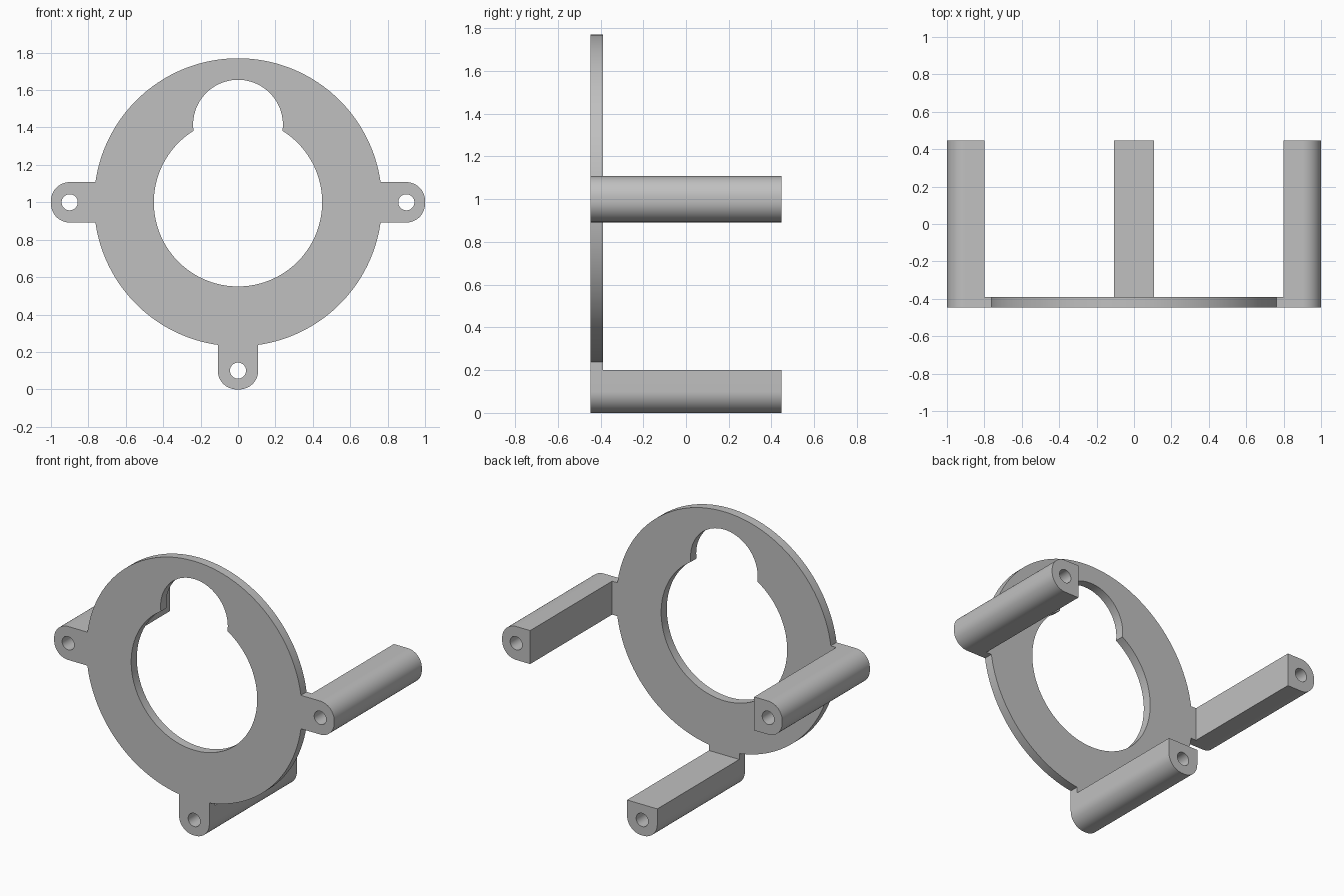
import bpy
import bmesh
from math import cos, sin, pi, asin, sqrt, radians
from mathutils import Matrix

cube = bpy.data.objects.get("Cube")
if cube:
    bpy.data.objects.remove(cube)

FRONT, BACK, PLATE_BACK = -0.447, 0.447, -0.389
CENTRE_Z = 1.0
DISC_R, BORE_R = 0.77, 0.45
LOBE_R, LOBE_Z = 0.24, 0.415       # lobe centre relative to the disc centre
HALF_W, INNER, OUTER = 0.108, 0.8, 1.0
CORNER_R, HOLE_R, HOLE_AT = 0.1, 0.043, 0.9

grey = bpy.data.materials.new("plain_grey")
grey.use_nodes = True
colour = (0.53, 0.53, 0.53, 1)
grey.diffuse_color = colour
grey.node_tree.nodes["Principled BSDF"].inputs["Base Color"].default_value = colour


def arc(cx, cy, r, start, end, steps):
    return [(cx + r * cos(start + (end - start) * i / steps),
             cy + r * sin(start + (end - start) * i / steps))
            for i in range(steps + 1)]


def turn(points, a):
    return [(x * cos(a) - y * sin(a), x * sin(a) + y * cos(a)) for x, y in points]


def extrude_profile(name, loops, y0, y1):
    """Fill an outline with holes in the xz plane and extrude it from y0 to y1."""
    curve = bpy.data.curves.new(name + "_profile", 'CURVE')
    curve.dimensions = '2D'
    curve.fill_mode = 'BOTH'
    curve.extrude = (y1 - y0) / 2
    for loop in loops:
        spline = curve.splines.new('POLY')
        spline.points.add(len(loop) - 1)
        for point, (x, y) in zip(spline.points, loop):
            point.co = (x, y, 0, 1)
        spline.use_cyclic_u = True
    helper = bpy.data.objects.new(name + "_helper", curve)
    mesh = bpy.data.meshes.new_from_object(helper)
    bpy.data.objects.remove(helper)
    bpy.data.curves.remove(curve)

    # Stand the profile upright and weld the caps to the walls
    mesh.transform(Matrix.Translation((0, (y0 + y1) / 2, CENTRE_Z))
                   @ Matrix.Rotation(pi / 2, 4, 'X'))
    bm = bmesh.new()
    bm.from_mesh(mesh)
    bmesh.ops.remove_doubles(bm, verts=bm.verts, dist=0.0001)
    bmesh.ops.recalc_face_normals(bm, faces=bm.faces)
    bm.to_mesh(mesh)
    bm.free()
    mesh.name = name
    mesh.materials.clear()
    mesh.materials.append(grey)
    obj = bpy.data.objects.new(name, mesh)
    bpy.context.collection.objects.link(obj)
    bpy.ops.object.select_all(action='DESELECT')
    obj.select_set(True)
    bpy.context.view_layer.objects.active = obj
    bpy.ops.object.shade_smooth_by_angle(angle=radians(30))
    return obj


# Ring plate: round disc with three short necks that meet the posts
tabs = {"left_post": 0, "right_post": -pi, "bottom_post": -pi / 2}
half = asin(HALF_W / DISC_R)
neck = [(INNER, -HALF_W), (INNER, HALF_W)]
outline = arc(0, 0, DISC_R, half, pi - half, 72)
outline += turn(neck, pi)
outline += arc(0, 0, DISC_R, pi + half, 1.5 * pi - half, 36)
outline += turn(neck, 1.5 * pi)
outline += arc(0, 0, DISC_R, 1.5 * pi + half, 2 * pi - half, 36)
outline += neck

# Keyhole opening: large bore joined to a smaller lobe above it
meet_y = (BORE_R ** 2 - LOBE_R ** 2 + LOBE_Z ** 2) / (2 * LOBE_Z)
meet_x = sqrt(BORE_R ** 2 - meet_y ** 2)
bore_a = asin(meet_y / BORE_R)
lobe_a = asin((meet_y - LOBE_Z) / LOBE_R)
keyhole = arc(0, 0, BORE_R, pi - bore_a, 2 * pi + bore_a, 96)
keyhole += arc(0, LOBE_Z, LOBE_R, lobe_a, pi - lobe_a, 48)[1:-1]
extrude_profile("ring_plate", [outline, keyhole], FRONT, PLATE_BACK)

# Posts: flat inner side, rounded outer side, screw hole along the full length
side = HALF_W - CORNER_R
post = [(INNER, HALF_W), (INNER, -HALF_W)]
post += arc(OUTER - CORNER_R, -side, CORNER_R, -pi / 2, 0, 16)
post += arc(OUTER - CORNER_R, side, CORNER_R, 0, pi / 2, 16)
hole = arc(HOLE_AT, 0, HOLE_R, 0, 2 * pi, 32)[:-1]
for name, angle in tabs.items():
    extrude_profile(name, [turn(post, angle), turn(hole, angle)], FRONT, BACK)
